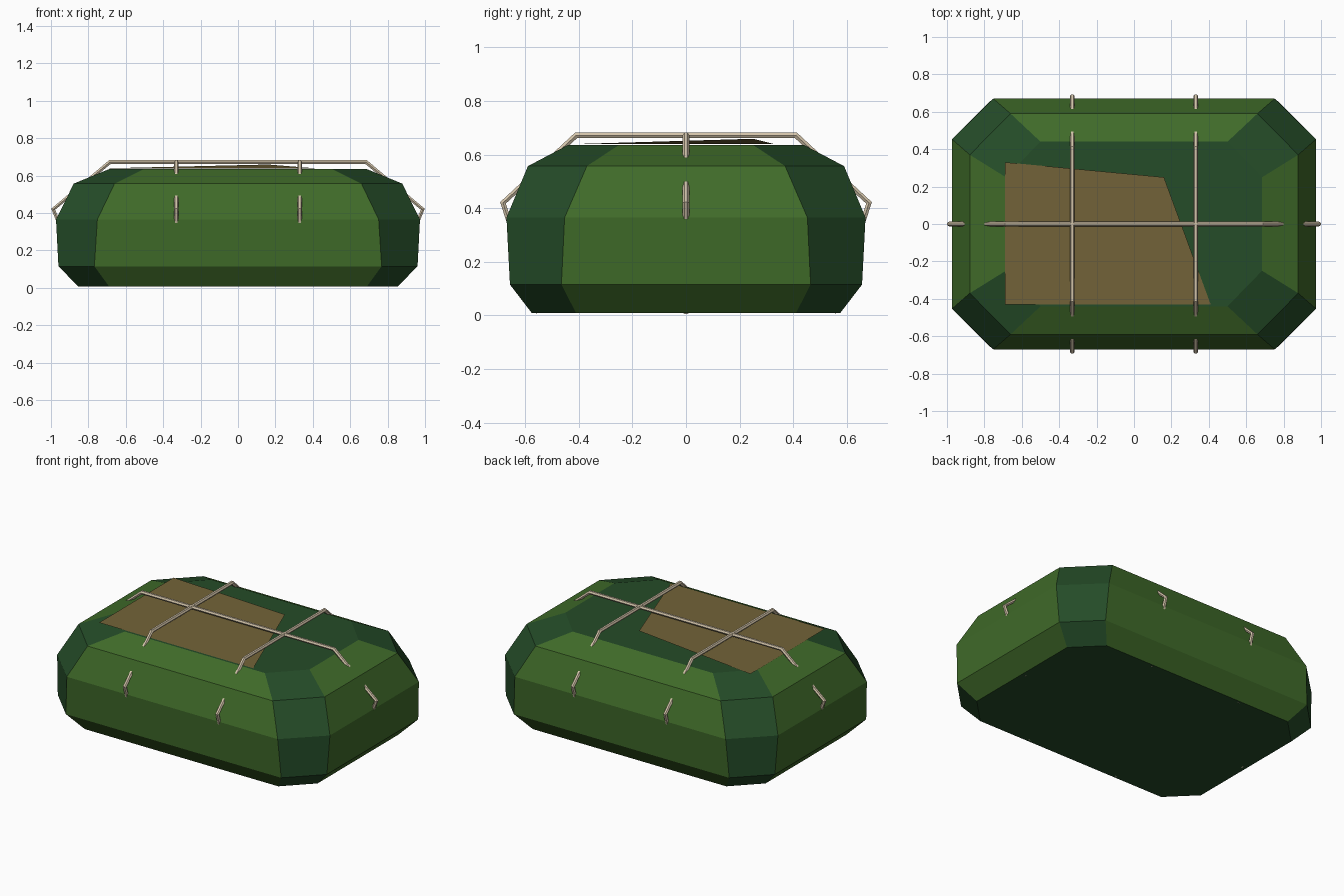
import bpy, bmesh

if "Cube" in bpy.data.objects:
    bpy.data.objects.remove(bpy.data.objects["Cube"])


def material(name, rgb):
    m = bpy.data.materials.new(name)
    m.diffuse_color = (*rgb, 1)
    m.use_nodes = True
    m.node_tree.nodes["Principled BSDF"].inputs["Base Color"].default_value = m.diffuse_color
    return m


SIDE = material("leaf green", (0.05, 0.145, 0.022))
DARK = material("dark green", (0.018, 0.072, 0.021))
BROWN = material("patch brown", (0.17, 0.125, 0.04))
CORD = material("cord beige", (0.65, 0.55, 0.40))


def add_mesh(name, bm, mats):
    me = bpy.data.meshes.new(name)
    bm.to_mesh(me)
    bm.free()
    for m in mats:
        me.materials.append(m)
    ob = bpy.data.objects.new(name, me)
    bpy.context.collection.objects.link(ob)
    return ob


# Bundle body: stacked octagons (z, half x, half y, flat half x, flat half y)
RINGS = [
    (0.008, 0.855, 0.575, 0.69, 0.41),
    (0.115, 0.96, 0.657, 0.768, 0.465),
    (0.365, 0.973, 0.67, 0.752, 0.453),
    (0.557, 0.878, 0.59, 0.66, 0.37),
    (0.636, 0.685, 0.44, 0.50, 0.25),
]
bm = bmesh.new()
loops = []
for z, hx, hy, fx, fy in RINGS:
    pts = [(hx, -fy), (hx, fy), (fx, hy), (-fx, hy),
           (-hx, fy), (-hx, -fy), (-fx, -hy), (fx, -hy)]
    loops.append([bm.verts.new((x, y, z)) for x, y in pts])
for lo, hi in zip(loops, loops[1:]):
    for i in range(8):
        j = (i + 1) % 8
        f = bm.faces.new((lo[i], lo[j], hi[j], hi[i]))
        f.material_index = i % 2          # corner faces are dark
bm.faces.new(loops[0][::-1]).material_index = 1
bm.faces.new(loops[-1]).material_index = 1
add_mesh("bundle_body", bm, [SIDE, DARK])

# Sewn patch on top, one corner lifted
bm = bmesh.new()
v = [bm.verts.new(p) for p in ((-0.69, -0.43, 0.639), (0.41, -0.43, 0.639),
                               (0.16, 0.25, 0.659), (-0.69, 0.33, 0.639))]
bm.faces.new(v)
add_mesh("cloth_patch", bm, [BROWN])


# Cords: thin tubes that follow a bent path and dive into the body
def cord(name, half, place):
    right = [(half[0], 0.672), (half[1], 0.42), (half[2], 0.01)]
    path = [(-a, z) for a, z in right[::-1]] + right
    cu = bpy.data.curves.new(name, 'CURVE')
    cu.dimensions = '3D'
    cu.bevel_depth = 0.0125
    cu.bevel_resolution = 1
    cu.use_fill_caps = True
    sp = cu.splines.new('POLY')
    sp.points.add(len(path) - 1)
    for p, (a, z) in zip(sp.points, path):
        p.co = (*place(a, z), 1)
    sp.use_smooth = False
    cu.materials.append(CORD)
    ob = bpy.data.objects.new(name, cu)
    bpy.context.collection.objects.link(ob)
    bpy.ops.object.select_all(action='DESELECT')
    ob.select_set(True)
    bpy.context.view_layer.objects.active = ob
    bpy.ops.object.convert(target='MESH')


cord("long_cord", (0.685, 0.988, 0.82), lambda a, z: (a, 0, z))
for side, x in (("left", -0.33), ("right", 0.33)):
    cord(side + "_cross_cord", (0.41, 0.683, 0.55), lambda a, z, x=x: (x, a, z))
